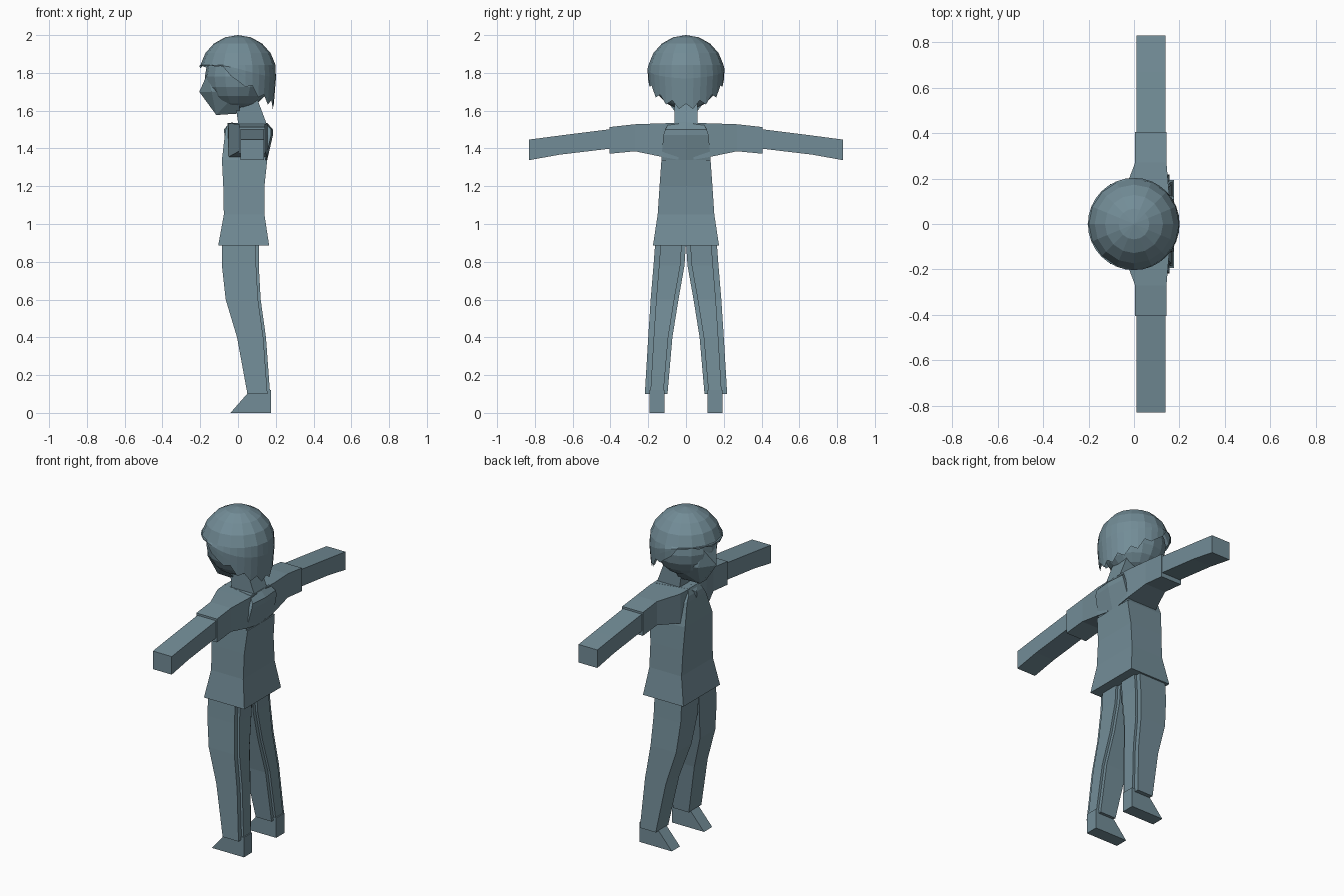
import bpy, bmesh, math
from mathutils import Vector

if "Cube" in bpy.data.objects:
    bpy.data.objects.remove(bpy.data.objects["Cube"])

mat = bpy.data.materials.new("slate blue grey")
mat.diffuse_color = (0.17, 0.265, 0.31, 1)
mat.use_nodes = True
mat.node_tree.nodes["Principled BSDF"].inputs["Base Color"].default_value = mat.diffuse_color


def finish(name, bm):
    bmesh.ops.recalc_face_normals(bm, faces=bm.faces[:])
    me = bpy.data.meshes.new(name)
    bm.to_mesh(me)
    bm.free()
    me.materials.append(mat)
    ob = bpy.data.objects.new(name, me)
    bpy.context.collection.objects.link(ob)
    return ob


def loft(name, rings):
    """Skin a stack of equal-sized rings and cap both ends."""
    bm = bmesh.new()
    vs = [[bm.verts.new(p) for p in r] for r in rings]
    n = len(vs[0])
    for a, b in zip(vs, vs[1:]):
        for i in range(n):
            bm.faces.new((a[i], a[(i + 1) % n], b[(i + 1) % n], b[i]))
    bm.faces.new(vs[0])
    bm.faces.new(vs[-1])
    return finish(name, bm)


def level(z, x0, x1, y0, y1):
    return [(x0, y0, z), (x1, y0, z), (x1, y1, z), (x0, y1, z)]


def across(y, x0, x1, z0, z1):
    return [(x0, y, z0), (x1, y, z0), (x1, y, z1), (x0, y, z1)]


def hull(name, pts):
    bm = bmesh.new()
    for p in pts:
        bm.verts.new(p)
    bmesh.ops.convex_hull(bm, input=bm.verts[:])
    return finish(name, bm)


# Shirt body (figure faces -x)
torso = [(0.885, -0.105, 0.165, 0.175), (1.05, -0.075, 0.14, 0.15),
         (1.2, -0.078, 0.14, 0.14), (1.34, -0.085, 0.155, 0.13)]
loft("shirt", [level(z, a, b, -w, w) for z, a, b, w in torso])
# Chest narrowing to the collar, with a ridge down the middle of the back
chest = [(1.34, -0.085, 0.155, 0.13, 0.13), (1.47, -0.07, 0.185, 0.09, 0.12),
         (1.50, -0.065, 0.185, 0.07, 0.11), (1.535, -0.052, 0.155, 0.05, 0.09)]
loft("shirt_chest", [[(a, -f, z), (b - 0.01, -w, z), (b, 0, z), (b - 0.01, w, z), (a, f, z)]
                     for z, a, b, f, w in chest])
hull("collar_knot", [(-0.075, 0, 1.5), (-0.05, 0.035, 1.53), (-0.05, -0.035, 1.53),
                     (-0.07, 0, 1.46), (-0.03, 0, 1.54), (-0.03, 0, 1.48)])

# Neck
loft("neck", [level(1.50, 0.0, 0.16, -0.06, 0.06), level(1.54, 0.0, 0.148, -0.06, 0.06),
              level(1.68, -0.02, 0.095, -0.06, 0.06)])

leg = [(0.90, -0.085, 0.11, 0.0, 0.163), (0.78, -0.085, 0.11, 0.008, 0.172),
       (0.60, -0.065, 0.12, 0.04, 0.187), (0.40, -0.005, 0.148, 0.072, 0.20),
       (0.10, 0.05, 0.17, 0.098, 0.218)]
for s, side in ((1, "left"), (-1, "right")):
    # Sleeve and forearm
    loft(side + "_sleeve", [across(s * y, *r) for y, *r in (
        (0.04, -0.055, 0.155, 1.34, 1.535), (0.125, -0.05, 0.155, 1.355, 1.533),
        (0.27, 0.005, 0.143, 1.385, 1.528), (0.405, 0.005, 0.143, 1.372, 1.513))])
    loft(side + "_arm", [across(s * y, *r) for y, *r in (
        (0.35, 0.012, 0.138, 1.405, 1.508), (0.67, 0.012, 0.138, 1.367, 1.468),
        (0.83, 0.012, 0.138, 1.338, 1.447))])
    # Trouser leg with a raised narrower panel on the back
    loft(side + "_trouser_leg", [level(z, a, b - 0.014, s * c, s * d)
                                 for z, a, b, c, d in leg])
    loft(side + "_trouser_panel", [level(z, b - 0.05, b, s * (c + 0.022), s * (d - 0.029))
                                   for z, a, b, c, d in leg])
    # Wedge shoe
    hull(side + "_shoe", [(x, s * y, z) for y in (0.115, 0.193) for x, z in (
        (-0.04, 0), (0.175, 0), (0.175, 0.12), (0.065, 0.12), (0.065, 0.08))])


# Head: low sided ball
bm = bmesh.new()
bmesh.ops.create_uvsphere(bm, u_segments=16, v_segments=10, radius=0.175)
for v in bm.verts:
    v.co = Vector((v.co.x, v.co.y, v.co.z + 1.78))
finish("head", bm)
# Face wedge with nose point and chin
face = [(-0.205, 0, 1.70)]
for s in (1, -1):
    face += [(-0.16, s * 0.06, 1.80), (-0.14, s * 0.09, 1.70), (-0.115, s * 0.03, 1.577),
             (0.01, s * 0.05, 1.585), (0.0, s * 0.14, 1.70), (-0.02, s * 0.15, 1.8)]
hull("face", face)


# Hair: faceted cap whose ragged hem hangs lower toward the back
def hem(deg):
    keys = [(0, 1.83), (60, 1.84), (85, 1.80), (105, 1.74), (130, 1.68), (155, 1.645), (180, 1.625)]
    for (a, za), (b, zb) in zip(keys, keys[1:]):
        if deg <= b:
            return za + (zb - za) * (deg - a) / (b - a)
    return keys[-1][1]


bm = bmesh.new()
N = 32
tip = bm.verts.new((0, 0, 2.0))
rows = []
for k in range(1, 8):
    row = []
    for i in range(N):
        a = 2 * math.pi * i / N
        deg = abs((math.degrees(a) + 180) % 360 - 180)
        if k <= 4:                      # upper dome
            p = math.radians(19.5 * k)
            r, z = 0.203 * math.sin(p), 1.8 + 0.2 * math.cos(p)
        else:                           # hanging part
            f = (k - 4) / 3
            low = hem(deg)
            if k == 7:
                low += (-0.025 if i % 2 else 0.012) * (1 if deg > 65 else 0.3)
                if 80 < deg < 95:
                    low -= 0.04
            z0 = 1.8 + 0.2 * math.cos(math.radians(78))
            z = z0 + (low - z0) * f
            r = 0.203 - 0.012 * max(0, (1.8 - z) / 0.15)
        row.append(bm.verts.new((-r * math.cos(a), r * math.sin(a), z)))
    rows.append(row)
# Merge the dome to sixteen flat sides by averaging every second column
for row in rows[:4]:
    for i in range(1, N, 2):
        row[i].co = (row[i - 1].co + row[(i + 1) % N].co) / 2
for i in range(N):
    j = (i + 1) % N
    bm.faces.new((tip, rows[0][i], rows[0][j]))
    for a, b in zip(rows, rows[1:]):
        bm.faces.new((a[i], b[i], b[j], a[j]))
finish("hair", bm)
